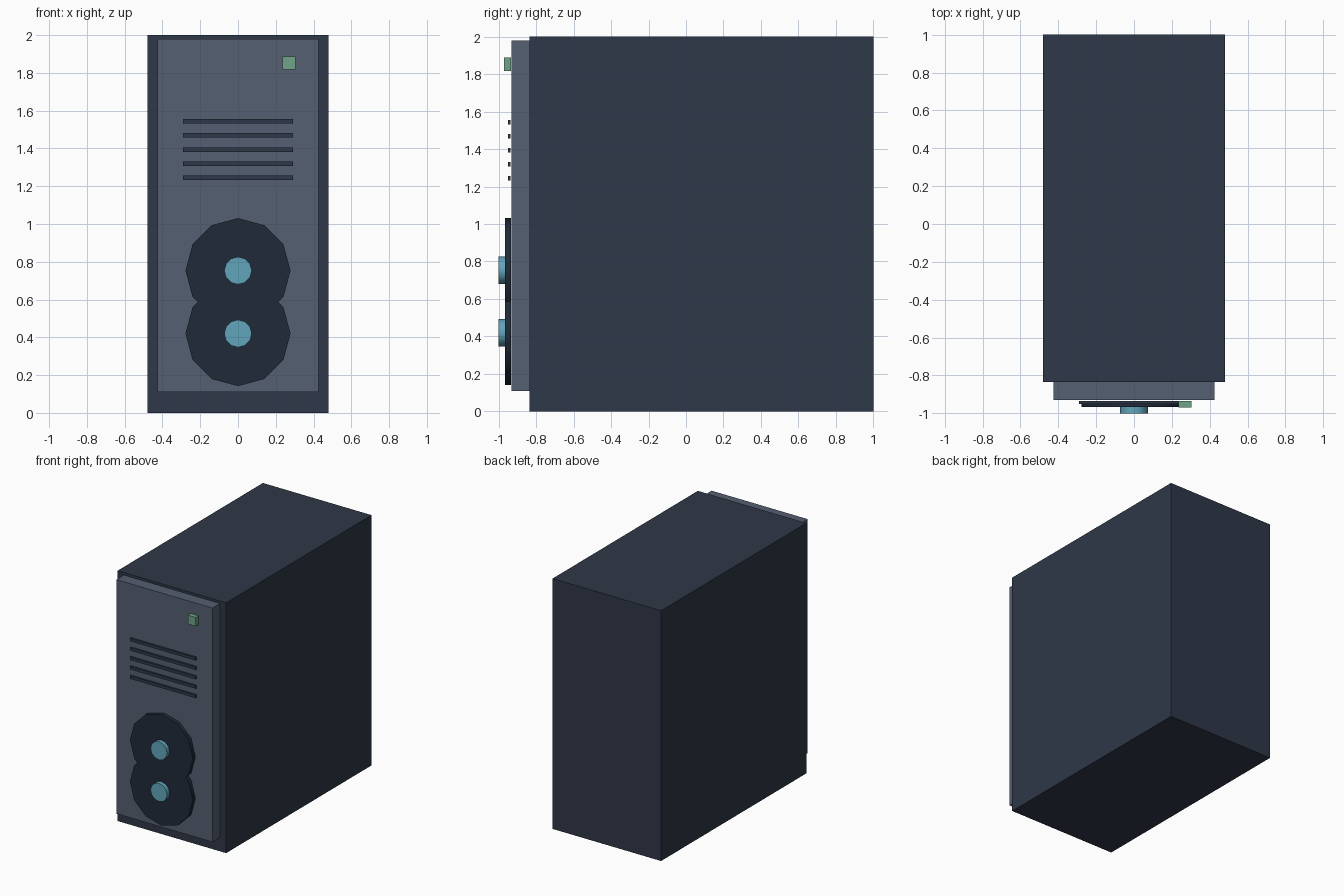
import bpy
import math

if "Cube" in bpy.data.objects:
    bpy.data.objects.remove(bpy.data.objects["Cube"])


def material(name, rgb):
    m = bpy.data.materials.new(name)
    m.diffuse_color = (*rgb, 1)
    m.use_nodes = True
    m.node_tree.nodes["Principled BSDF"].inputs["Base Color"].default_value = m.diffuse_color
    return m


CASE = material("case_navy", (0.028, 0.039, 0.065))
PANEL = material("panel_grey", (0.09, 0.115, 0.165))
DARK = material("fan_dark", (0.014, 0.023, 0.04))
TEAL = material("hub_teal", (0.12, 0.38, 0.5))
GREEN = material("button_green", (0.16, 0.37, 0.25))


def box(name, x, y, z, mat):
    # x, y, z are (min, max) extents
    ext = (x, y, z)
    bpy.ops.mesh.primitive_cube_add(size=1, location=[(a + b) / 2 for a, b in ext])
    o = bpy.context.object
    o.name = name
    o.scale = [b - a for a, b in ext]
    bpy.ops.object.transform_apply(location=False, rotation=False, scale=True)
    o.data.materials.append(mat)


def disc(name, radius, y, z, mat):
    # 12-sided disc facing the front
    bpy.ops.mesh.primitive_cylinder_add(
        vertices=12, radius=radius, depth=y[1] - y[0],
        location=(0, (y[0] + y[1]) / 2, z), rotation=(math.pi / 2, 0, 0))
    o = bpy.context.object
    o.name = name
    o.data.materials.append(mat)
    bpy.ops.object.shade_smooth_by_angle(angle=math.radians(40))


# Case and front panel
box("case", (-0.48, 0.48), (-0.835, 1), (0, 2), CASE)
box("front_panel", (-0.425, 0.425), (-0.93, -0.835), (0.11, 1.98), PANEL)

# Power button
box("power_button", (0.235, 0.305), (-0.97, -0.935), (1.817, 1.888), GREEN)

# Vent slats
for i in range(5):
    z = 1.244 + i * 0.075
    box(f"vent_slat_{i + 1}", (-0.29, 0.29), (-0.951, -0.936), (z - 0.012, z + 0.012), CASE)

# Two front fans with raised hubs
for label, z in (("lower", 0.42), ("upper", 0.753)):
    disc(f"{label}_fan", 0.278, (-0.967, -0.935), z, DARK)
    disc(f"{label}_fan_hub", 0.073, (-1, -0.966), z, TEAL)
